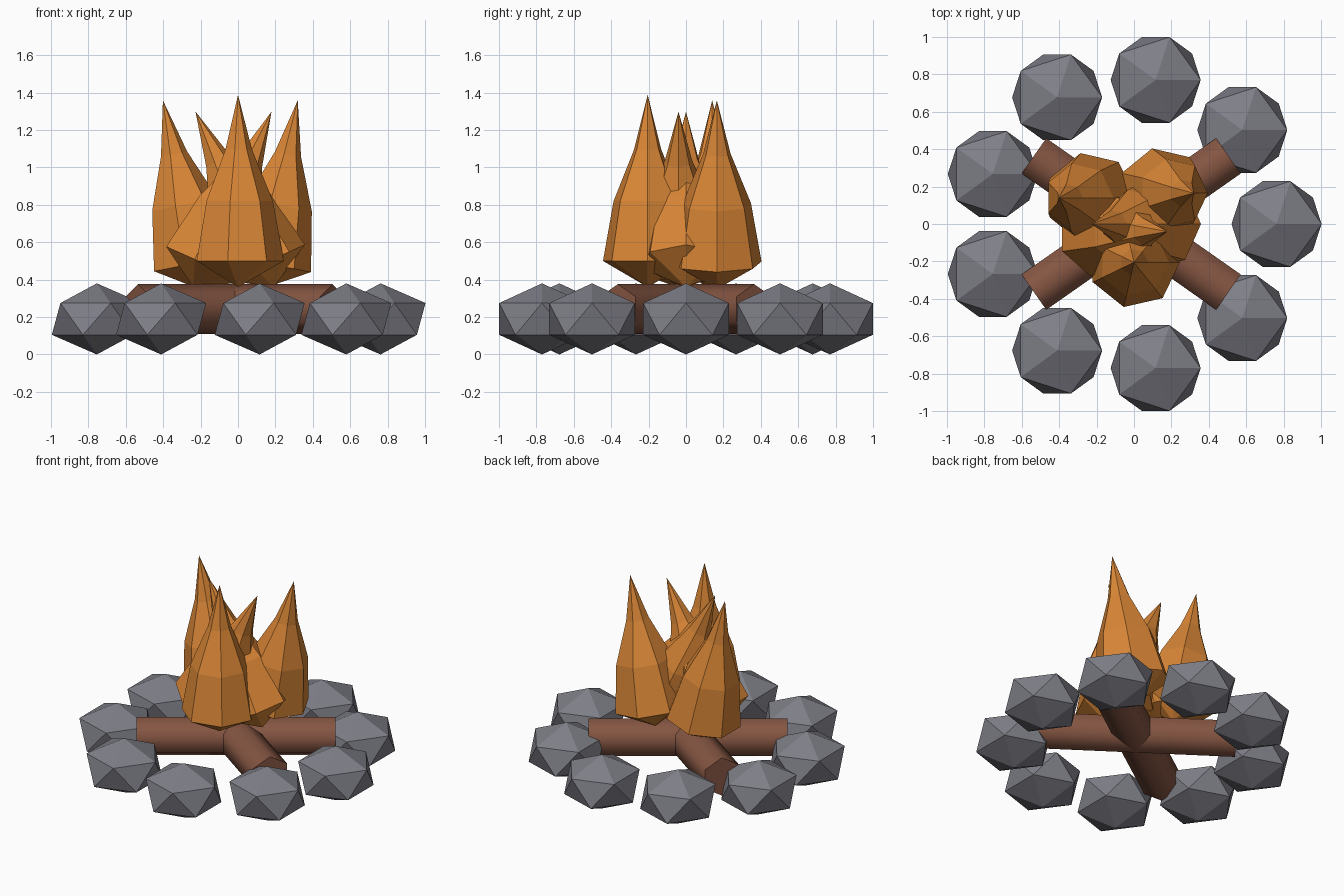
import bpy, bmesh, math
from mathutils import Matrix, Vector

if "Cube" in bpy.data.objects:
    bpy.data.objects.remove(bpy.data.objects["Cube"])


def material(name, rgb):
    m = bpy.data.materials.new(name)
    m.diffuse_color = (*rgb, 1)
    m.use_nodes = True
    m.node_tree.nodes["Principled BSDF"].inputs["Base Color"].default_value = m.diffuse_color
    return m


STONE = material("stone grey", (0.21, 0.21, 0.245))
BARK = material("bark brown", (0.235, 0.092, 0.055))
FIRE = material("fire orange", (0.70, 0.24, 0.037))
CX = -0.02  # centre of the stone circle


def add_object(name, bm, mat, matrix):
    bmesh.ops.recalc_face_normals(bm, faces=bm.faces)
    mesh = bpy.data.meshes.new(name)
    bm.to_mesh(mesh)
    bm.free()
    mesh.materials.append(mat)
    ob = bpy.data.objects.new(name, mesh)
    ob.matrix_world = matrix
    bpy.context.collection.objects.link(ob)
    return ob


def lathe(profile, sides):
    """Spin (radius, height) points around z; radius 0 makes a pole."""
    bm = bmesh.new()
    rings = []
    for r, z in profile:
        n = sides if r else 1
        rings.append([bm.verts.new((r * math.cos(math.tau * i / sides),
                                    r * math.sin(math.tau * i / sides), z))
                      for i in range(n)])
    for a, b in zip(rings, rings[1:]):
        for i in range(sides):
            j = (i + 1) % sides
            corners = [a[i % len(a)], a[j % len(a)], b[j % len(b)], b[i % len(b)]]
            bm.faces.new(list(dict.fromkeys(corners)))
    for ring in (rings[0], rings[-1]):
        if len(ring) > 1:
            bm.faces.new(ring)
    return bm


# Ring of flattened stones
for i in range(9):
    a = math.radians(40 * i)
    bm = bmesh.new()
    bmesh.ops.create_icosphere(bm, subdivisions=1, radius=1)
    bmesh.ops.scale(bm, vec=(0.269, 0.269, 0.19), verts=bm.verts)
    place = Matrix.Translation((CX + 0.782 * math.cos(a), 0.782 * math.sin(a), 0.19))
    add_object(f"stone_{i + 1}", bm, STONE, place)

# Two crossed six-sided logs, rounded by smooth shading
for i, turn in enumerate((35, -35)):
    bm = lathe([(0.133, -0.635), (0.133, 0.635)], 6)
    place = (Matrix.Translation((CX + 0.005, 0, 0.243))
             @ Matrix.Rotation(math.radians(turn), 4, 'Z')
             @ Matrix.Rotation(math.radians(90), 4, 'Y'))
    log = add_object(f"log_{i + 1}", bm, BARK, place)
    bpy.ops.object.select_all(action='DESELECT')
    log.select_set(True)
    bpy.context.view_layer.objects.active = log
    bpy.ops.object.shade_smooth_by_angle(angle=math.radians(65))

# Leaning seven-sided flames: widest-ring centre and lean towards +x in degrees
FLAME = [(0, -0.14), (0.245, 0), (0.187, 0.32), (0.075, 0.595), (0, 0.888)]
flames = {
    "front_flame": ((0, -0.205, 0.5), 0),
    "left_flame": ((-0.232, 0.14, 0.487), -11),
    "right_flame": ((0.15, 0.165, 0.487), 11),
    "inner_flame_leaning_left": ((0.134, 0, 0.487), -24),
    "inner_flame_leaning_right": ((-0.182, -0.04, 0.487), 24),
}
for name, (centre, lean) in flames.items():
    place = Matrix.Translation(Vector(centre)) @ Matrix.Rotation(math.radians(lean), 4, 'Y')
    add_object(name, lathe(FLAME, 7), FIRE, place)
